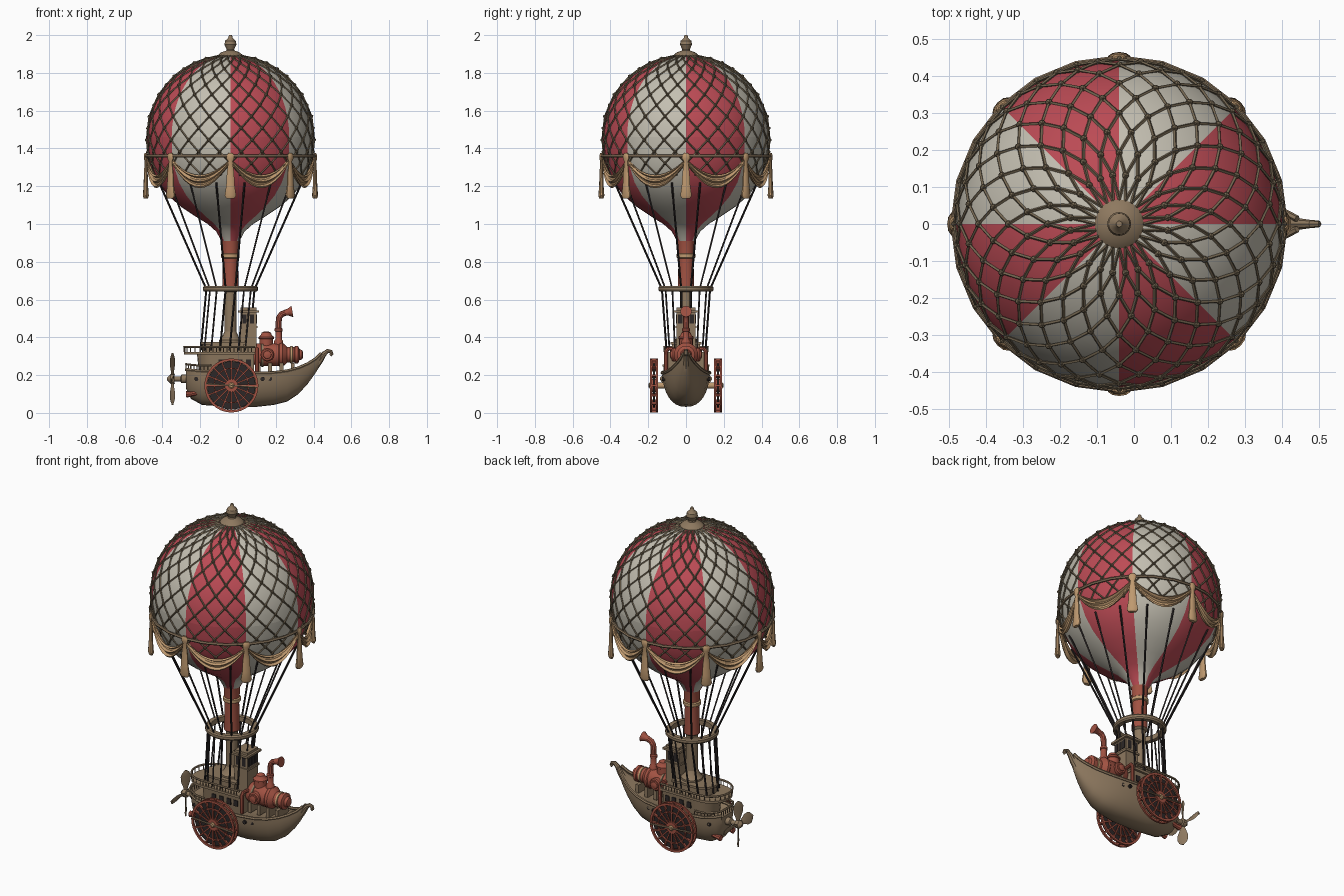
import bpy, bmesh
from math import sin, cos, pi, radians, sqrt
from mathutils import Vector, Matrix

if "Cube" in bpy.data.objects:
    bpy.data.objects.remove(bpy.data.objects["Cube"])

def mat(name, r, g, b):
    m = bpy.data.materials.new(name)
    m.diffuse_color = (r, g, b, 1)
    m.use_nodes = True
    m.node_tree.nodes["Principled BSDF"].inputs["Base Color"].default_value = m.diffuse_color
    return m

RED, WHITE = mat("red_cloth", .50, .07, .09), mat("white_cloth", .55, .52, .44)
WOOD, GOLD = mat("wood", .27, .19, .115), mat("gold_cloth", .52, .32, .16)
COPPER, DARK = mat("copper", .36, .085, .055), mat("dark", .025, .02, .02)
ROPE = mat("net_rope", .17, .13, .08)
CX = -0.04

def finish(name, bm, *mats):
    bmesh.ops.recalc_face_normals(bm, faces=bm.faces)
    me = bpy.data.meshes.new(name)
    bm.to_mesh(me)
    bm.free()
    for m in mats:
        me.materials.append(m)
    ob = bpy.data.objects.new(name, me)
    bpy.context.collection.objects.link(ob)
    return ob

def grid(bm, rows, closed=False):
    vs = [[bm.verts.new(p) for p in row] for row in rows]
    for a, b in zip(vs, vs[1:]):
        n = len(a)
        for i in range(n if closed else n - 1):
            j = (i + 1) % n
            bm.faces.new((a[i], a[j], b[j], b[i]))
    return vs

def lathe(name, prof, loc, m, seg=24, axis='Z', sx=1, sy=1):
    """Revolve (radius, height) points about an axis."""
    rot = {'Z': Matrix(), 'X': Matrix.Rotation(pi / 2, 4, 'Y'), 'Y': Matrix.Rotation(-pi / 2, 4, 'X')}[axis]
    bm = bmesh.new()
    vs = grid(bm, [[(max(r, .0005) * sx * cos(2 * pi * i / seg), max(r, .0005) * sy * sin(2 * pi * i / seg), z)
                    for i in range(seg)] for r, z in prof], True)
    bm.faces.new(vs[0])
    bm.faces.new(vs[-1])
    bm.transform(Matrix.Translation(loc) @ rot)
    return finish(name, bm, m)

def tubes(name, paths, r, m, res=0, cyclic=False):
    """Sweep a round section along polylines; a 4th value scales the radius."""
    cu = bpy.data.curves.new(name, 'CURVE')
    cu.dimensions, cu.bevel_depth, cu.bevel_resolution, cu.use_fill_caps = '3D', r, res, True
    for path in paths:
        s = cu.splines.new('POLY')
        s.points.add(len(path) - 1)
        for p, q in zip(s.points, path):
            p.co = (*q[:3], 1)
            p.radius = q[3] if len(q) > 3 else 1
        s.use_cyclic_u = cyclic
    cu.materials.append(m)
    ob = bpy.data.objects.new(name, cu)
    bpy.context.collection.objects.link(ob)
    return ob

def boxes(name, items, m):
    """Items are (centre, size[, rotation matrix about a pivot])."""
    bm = bmesh.new()
    for c, s, *mx in items:
        t = Matrix.Translation(c) @ Matrix.Diagonal((*s, 1))
        bmesh.ops.create_cube(bm, size=1, matrix=(mx[0] @ t) if mx else t)
    return finish(name, bm, m)

def ring(r, z, n=24, cx=CX, sx=1):
    return [(cx + r * sx * cos(2 * pi * i / n), r * sin(2 * pi * i / n), z) for i in range(n)]

# Balloon envelope with eight alternating gores
prof = [(.44 * sin(radians(a)), 1.46 + .435 * cos(radians(a))) for a in range(6, 91, 7)]
prof += [(.44, 1.46), (.437, 1.38), (.42, 1.30), (.385, 1.22), (.33, 1.15), (.26, 1.09),
         (.185, 1.04), (.12, 1.0), (.075, .96), (.048, .91)]

def rad(z):
    for (r0, z0), (r1, z1) in zip(prof, prof[1:]):
        if z0 >= z >= z1 and z0 > z1:
            return r0 + (r1 - r0) * (z0 - z) / (z0 - z1)
    return .04

bm = bmesh.new()
grid(bm, [ring(r, z, 32) for r, z in prof], True)
for k, f in enumerate(bm.faces):
    f.material_index = (k % 32) // 4 % 2
finish("balloon_envelope", bm, RED, WHITE)

# Net of crossing ropes with a knot at every crossing
def net_point(k, step):
    z = 1.46 + .435 * cos(radians(9 + 8.3 * k))
    a = step * pi / 24
    r = rad(z) + .004
    return Vector((CX + r * cos(a), r * sin(a), z))

ROWS = 14
tubes("net", [[(CX + .04 * cos(i * pi / 12), .04 * sin(i * pi / 12), 1.897)] +
              [net_point(k, 2 * i + d * k) for k in range(ROWS)] for i in range(24) for d in (-1, 1)], .0045, ROPE)
bm = bmesh.new()
for k in range(1, ROWS):
    for i in range(24):
        bmesh.ops.create_icosphere(bm, subdivisions=1, radius=.0105,
                                   matrix=Matrix.Translation(net_point(k, 2 * i + k % 2)))
finish("net_knots", bm, ROPE)
tubes("balloon_band", [ring(.447, 1.36)], .008, WOOD, 1, True)

# Draped swags and hanging cloth ties
bm = bmesh.new()
for k in range(8):
    rows = []
    for iv in range(9):
        v, row = iv / 8, []
        for iu in range(13):
            u = iu / 12
            a, sag = (k + u) * pi / 4, 4 * u * (1 - u)
            z = 1.345 - .085 * sag - v * (.015 + .055 * sag)
            r = .445 - .02 * sag + .009 * sin(v * 5 * pi) * sag
            row.append((CX + r * cos(a), r * sin(a), z))
        rows.append(row)
    grid(bm, rows)
swag = finish("swags", bm, GOLD)
swag.modifiers.new("thickness", 'SOLIDIFY').thickness = .012
for k in range(8):
    a = k * pi / 4
    t = lathe("swag_tie", [(.012, 1.375), (.021, 1.365), (.021, 1.345), (.012, 1.33), (.02, 1.27),
                           (.024, 1.2), (.032, 1.15), (.022, 1.135)], (0, 0, 0), GOLD, 10, sx=.5)
    t.location = (CX + .448 * cos(a), .448 * sin(a), 0)
    t.rotation_euler.z = a

# Crown finial, neck, mast, hoop
lathe("crown_cap", [(.066, 1.878), (.066, 1.893), (.05, 1.908), (.022, 1.918), (.02, 1.925), (.032, 1.95),
                    (.028, 1.97), (.012, 1.985), (.008, 2.0)], (CX, 0, 0), WOOD)
lathe("neck", [(.044, .65), (.04, .8), (.046, .91), (.05, .925)], (CX, 0, 0), COPPER, 16)
lathe("neck_collar", [(.042, .818), (.049, .822), (.049, .84), (.042, .845)], (CX, 0, 0), GOLD, 16)
lathe("mast", [(.032, .34), (.032, .64), (.045, .65)], (CX, 0, 0), WOOD, 16)
bm = bmesh.new()
grid(bm, [ring(r, z, 32) for r, z in ((.115, .642), (.14, .642), (.146, .65), (.146, .664), (.14, .672),
                                      (.115, .672), (.115, .642))], True)
finish("rigging_hoop", bm, WOOD)

# Rigging from balloon through hoop to the deck
paths = []
for i in range(16):
    a = (i + .5) * pi / 8
    paths.append([(CX + .385 * cos(a), .385 * sin(a), 1.22), (CX + .13 * cos(a), .13 * sin(a), .655),
                  (-.07 + .13 * cos(a), .105 * sin(a), .33)])
tubes("rigging", paths, .0055, DARK)

# Hull lofted from stations: x, keel z, half width, deck z
ST = [(-.275, .13, .055, .23), (-.25, .075, .085, .226), (-.19, .042, .112, .22), (-.05, .032, .125, .213),
      (.1, .032, .125, .21), (.19, .042, .113, .213), (.26, .06, .095, .222), (.32, .1, .072, .238),
      (.37, .155, .05, .26), (.41, .21, .03, .285), (.44, .262, .014, .315)]
bm = bmesh.new()
rows = []
for x, k, w, d in ST:
    row = []
    for i in range(-8, 9):
        a = abs(i) / 8 * pi / 2
        row.append((x, w * sin(a) ** .85 * (1 if i > 0 else -1), k + (d - k) * (1 - cos(a))))
    rows.append(row + [(x, w * .85, d - .012), (x, -w * .85, d - .012)])
vs = grid(bm, rows, True)
bm.faces.new(vs[0])
bm.faces.new(vs[-1])
finish("hull", bm, WOOD)
for s in (-1, 1):
    tubes("gunwale", [[(x, s * w, d) for x, k, w, d in ST]], .009, WOOD, 1)
    for x in (-.22, .13, .17, .21, .25):
        w = .124 if abs(x) < .15 else .116 - (abs(x) - .15) * .3
        lathe("hull_porthole", [(.011, -.008), (.011, .008), (.007, .009), (.006, .004)],
              (x, s * (w - .004), .18), DARK, 12, 'Y')
tubes("bow_scroll", [[(.40, 0, .235, 1.5), (.435, 0, .28, 1.2), (.455, 0, .312), (.475, 0, .328, .8),
                      (.492, 0, .325, .7), (.496, 0, .312, .7), (.488, 0, .305, .6)]], .014, WOOD, 2)

# Stern cabin, upper deck and railings
def slab(name, x0, x1, w, z0, z1, m, grow=0):
    """Deckhouse outline: rounded aft, square forward."""
    def outline(z, g):
        pts = [(x0 + w - (w + g) * cos(t * pi / 12), -(w + g) * sin(t * pi / 12), z) for t in range(-6, 7)]
        return [(x1, w + g, z)] + pts + [(x1, -w - g, z)]
    bm = bmesh.new()
    vs = grid(bm, [outline(z0, 0), outline(z1, grow)], True)
    bm.faces.new(vs[0])
    bm.faces.new(vs[-1])
    finish(name, bm, m)
    return outline(z1, grow)

slab("cabin", -.205, .085, .09, .19, .31, WOOD, .012)
deck = slab("upper_deck", -.285, .09, .115, .308, .322, WOOD)
def railing(name, pts, h):
    tubes(name, [[(x, y, z + h) for x, y, z in pts]], .006, WOOD, 1)
    posts = []
    for a, b in zip(pts, pts[1:]):
        a, b = Vector(a), Vector(b)
        n = max(1, int((b - a).length / .018))
        posts += [[a.lerp(b, i / n), a.lerp(b, i / n) + Vector((0, 0, h))] for i in range(n)]
    tubes(name + "_posts", posts, .003, WOOD)

railing("upper_rail", deck, .028)
railing("stern_rail", [(-.14, .12, .22), (-.2, .112, .22), (-.25, .088, .225), (-.275, .055, .228), (-.275, -.055, .228),
                       (-.25, -.088, .225), (-.2, -.112, .22), (-.14, -.12, .22)], .03)
boxes("cabin_windows", [((x, s * .097, .265), (.026, .012, .035)) for x in (-.09, -.04, .01, .055) for s in (-1, 1)], DARK)
slab("mast_house", -.19, .03, .075, .32, .365, WOOD)
slab("mast_house_roof", -.2, .04, .082, .362, .375, WOOD)
lathe("mast_foot", [(.06, .37), (.06, .385), (.045, .4), (.032, .43)], (CX, 0, 0), WOOD, 16)

# Wheelhouse
boxes("wheelhouse", [((.055, 0, .43), (.085, .1, .22)), ((.055, 0, .537), (.11, .13, .012)), ((.055, 0, .55), (.085, .1, .014)),
                     ((.055, 0, .455), (.095, .112, .012))], WOOD)
boxes("wheelhouse_windows", [((.055 + x, s * .05, .497), (.022, .006, .05)) for x in (-.02, .02) for s in (-1, 1)] +
      [((.098, y, .497), (.006, .024, .05)) for y in (-.03, 0, .03)], DARK)

# Boiler, steam dome and smoke pipe
lathe("boiler", [(.03, .075), (.052, .085), (.06, .1), (.06, .215), (.064, .22), (.064, .235), (.056, .245), (.042, .26),
                 (.042, .3), (.047, .303), (.047, .318), (.03, .325), (.024, .34), (.01, .345)], (0, 0, .308), COPPER, 24, 'X')
lathe("boiler_band", [(.06, .122), (.064, .124), (.064, .134), (.06, .136)], (0, 0, .308), WOOD, 24, 'X')
lathe("nose_band", [(.042, .276), (.046, .278), (.046, .288), (.042, .29)], (0, 0, .308), GOLD, 24, 'X')
boxes("boiler_cradle", [((x, 0, .235), (.02, .1, .06)) for x in (.11, .17, .23, .29)], WOOD)
lathe("steam_dome", [(.036, .35), (.036, .39), (.041, .393), (.041, .402), (.03, .41), (.024, .425), (.01, .432)],
      (.15, 0, 0), COPPER, 16)
tubes("smoke_pipe", [[(.215, 0, .35), (.215, 0, .48), (.218, 0, .505), (.23, 0, .522), (.25, 0, .53),
                      (.265, 0, .533, 1.15), (.288, 0, .537, 1.9)]], .016, COPPER, 3)
lathe("pipe_collar", [(.024, .36), (.024, .38), (.017, .39), (.017, .43), (.021, .433), (.021, .445), (.016, .45)],
      (.215, 0, 0), COPPER, 16)
for s in (-1, 1):
    lathe("boiler_hatch", [(.036, .04 * s), (.036, .07 * s), (.03, .076 * s), (.022, .076 * s), (.02, .082 * s), (.005, .086 * s)],
          (.155, 0, .308), COPPER, 16, 'Y')
    tubes("side_pipe", [[(.1, s * .05, .335), (.1, s * .095, .34), (.1, s * .105, .325), (.1, s * .105, .22)]], .011, COPPER, 2)
    tubes("exhaust", [[(-.2, s * .06, .11), (-.25, s * .06, .1), (-.275, s * .06, .098, 1.4)]], .013, COPPER, 2)

# Paddle wheels
WC = Vector((-.035, 0, .145))
for s in (-1, 1):
    y0 = s * .169
    spokes, boards = [], []
    for i in range(16):
        mx = Matrix.Translation(WC + Vector((0, y0, 0))) @ Matrix.Rotation(i * pi / 8, 4, 'Y')
        spokes += [((0, e * .017, .075), (.008, .006, .12), mx) for e in (-1, 1)]
        boards.append(((0, 0, .125), (.008, .034, .036), mx))
    boxes("paddle_spokes", spokes, COPPER)
    boxes("paddle_boards", boards, COPPER)
    for e in (-1, 1):
        for r0, r1 in ((.13, .143), (.088, .094)):
            bm = bmesh.new()
            sec = ((r0, -.005), (r1, -.005), (r1, .005), (r0, .005), (r0, -.005))
            grid(bm, [[(WC.x + r * cos(t * pi / 16), y0 + e * .016 + h, WC.z + r * sin(t * pi / 16))
                       for t in range(32)] for r, h in sec], True)
            finish("paddle_rim", bm, COPPER)
    lathe("paddle_disc", [(.128, -.006), (.128, .006)], (WC.x, y0, WC.z), DARK, 32, 'Y')
    lathe("paddle_hub", [(.034, -.021), (.034, .021)], (WC.x, y0, WC.z), COPPER, 16, 'Y')
    lathe("paddle_axle", [(.016, .08 * s), (.016, .192 * s), (.01, .197 * s)], (WC.x, 0, WC.z), GOLD, 12, 'Y')
    tubes("drive_rod", [[(-.17, s * .193, .155), (.1, s * .193, .135)]], .005, WOOD, 1)

# Stern propeller
lathe("propeller_shaft", [(.022, -.24), (.022, -.3), (.013, -.305), (.013, -.335), (.024, -.337), (.024, -.358), (.008, -.375)],
      (0, 0, .18), WOOD, 16, 'X')
bm = bmesh.new()
for k in range(4):
    R = Matrix.Translation((-.347, 0, .18)) @ Matrix.Rotation(k * pi / 2, 4, 'X')
    rows = []
    for h, w in ((.015, .008), (.04, .016), (.075, .03), (.105, .032), (.125, .022), (.137, .006)):
        tw = radians(35 - h * 100)
        rows.append([R @ Vector((c * w * sin(tw) + o, c * w * cos(tw), h))
                     for c, o in ((-1, 0), (0, .006), (1, 0), (0, -.006))])
    vs = grid(bm, rows, True)
    bm.faces.new(vs[0])
    bm.faces.new(vs[-1])
finish("propeller_blades", bm, WOOD)

# Convert swept parts to meshes and smooth shallow angles
bpy.ops.object.select_all(action='SELECT')
bpy.context.view_layer.objects.active = bpy.data.objects["hull"]
bpy.ops.object.convert(target='MESH')
bpy.ops.object.shade_smooth_by_angle(angle=radians(35))
